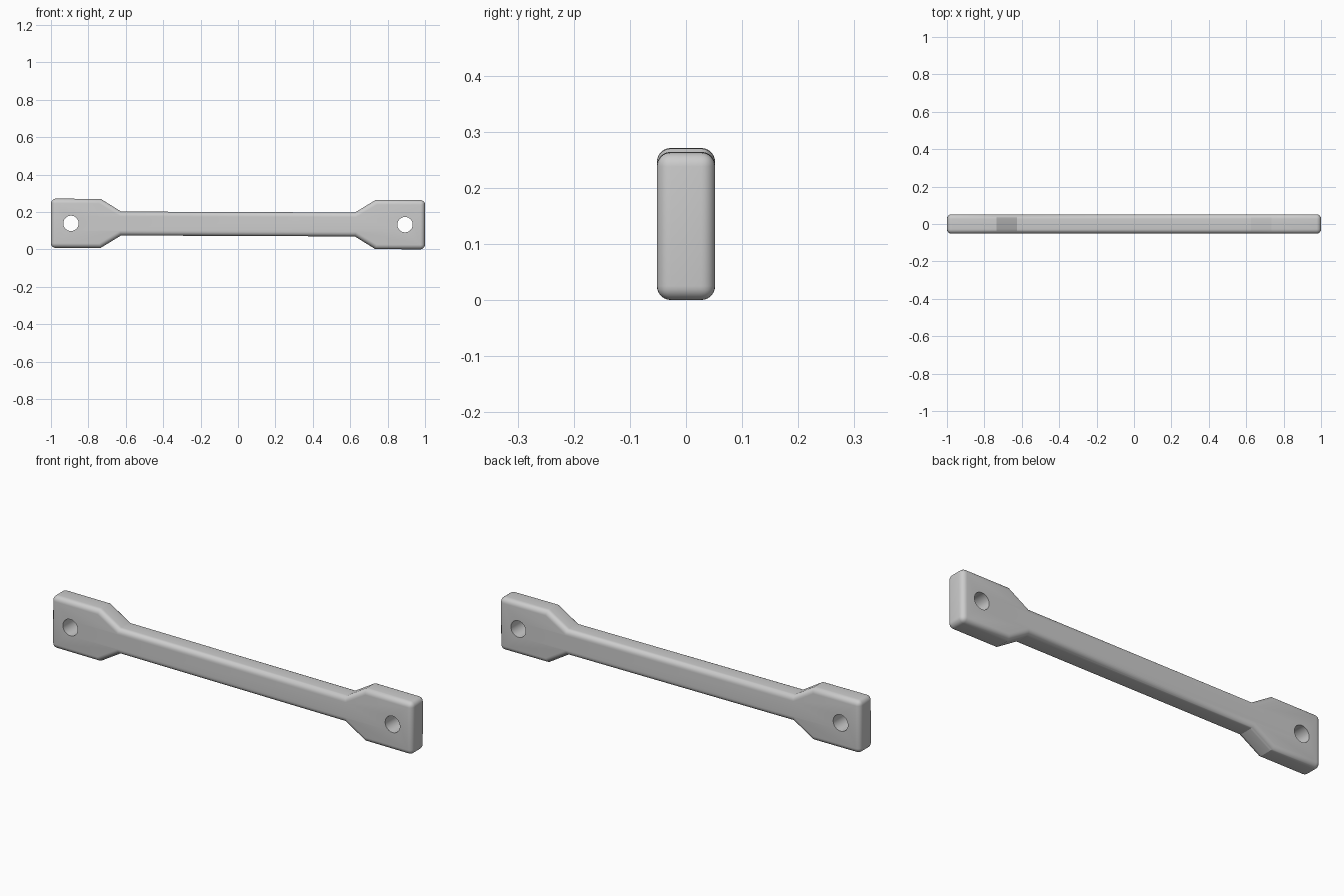
import bpy, bmesh, math

cube = bpy.data.objects.get("Cube")
if cube:
    bpy.data.objects.remove(cube, do_unlink=True)

HALF_DEPTH = 0.052
CENTRE_Z = 0.1355
TILT = 0.004

# Material
grey = bpy.data.materials.new("plain grey")
grey.use_nodes = True
colour = (0.6, 0.6, 0.6, 1)
grey.diffuse_color = colour
grey.node_tree.nodes["Principled BSDF"].inputs["Base Color"].default_value = colour

# Bar with flared ends: quarter outline mirrored into a full profile
quarter = [(0.625, 0.064), (0.735, 0.1315), (1.0, 0.1315)]
upper = [(-x, z) for x, z in reversed(quarter)] + quarter
outline = upper + [(x, -z) for x, z in reversed(upper)]

bm = bmesh.new()
face = bm.faces.new([bm.verts.new((x, -HALF_DEPTH, z)) for x, z in outline])
extruded = bmesh.ops.extrude_face_region(bm, geom=[face])["geom"]
bmesh.ops.translate(bm, vec=(0, 2 * HALF_DEPTH, 0),
                    verts=[v for v in extruded if isinstance(v, bmesh.types.BMVert)])
bmesh.ops.recalc_face_normals(bm, faces=bm.faces)
mesh = bpy.data.meshes.new("link_bar")
bm.to_mesh(mesh)
bm.free()
mesh.materials.append(grey)
bar = bpy.data.objects.new("link_bar", mesh)
bpy.context.collection.objects.link(bar)

# Rounded edges, leaving the shallow bends at the flares crisp
bevel = bar.modifiers.new("rounded_edges", 'BEVEL')
bevel.width = 0.025
bevel.segments = 6
bevel.limit_method = 'ANGLE'
bevel.angle_limit = math.radians(60)

# Mounting holes through both ends
cutters = []
for side, x in (("right", -0.893), ("left", 0.893)):
    bpy.ops.mesh.primitive_cylinder_add(vertices=48, radius=0.041, depth=0.4,
                                        location=(x, 0, 0),
                                        rotation=(math.pi / 2, 0, 0))
    cutter = bpy.context.object
    cutter.name = side + "_hole_cutter"
    cutter.hide_render = True
    cutter.data.materials.append(grey)
    cutters.append(cutter)
    cut = bar.modifiers.new(side + "_hole", 'BOOLEAN')
    cut.operation = 'DIFFERENCE'
    cut.solver = 'EXACT'
    cut.object = cutter

bpy.ops.object.select_all(action='DESELECT')
bar.select_set(True)
bpy.context.view_layer.objects.active = bar
for name in [m.name for m in bar.modifiers]:
    bpy.ops.object.modifier_apply(modifier=name)
for cutter in cutters:
    bpy.data.objects.remove(cutter, do_unlink=True)
bpy.ops.object.shade_smooth_by_angle(angle=math.radians(25))

# Slight lean towards the left end
bar.rotation_euler = (0, TILT, 0)
bar.location = (0, 0, CENTRE_Z)
